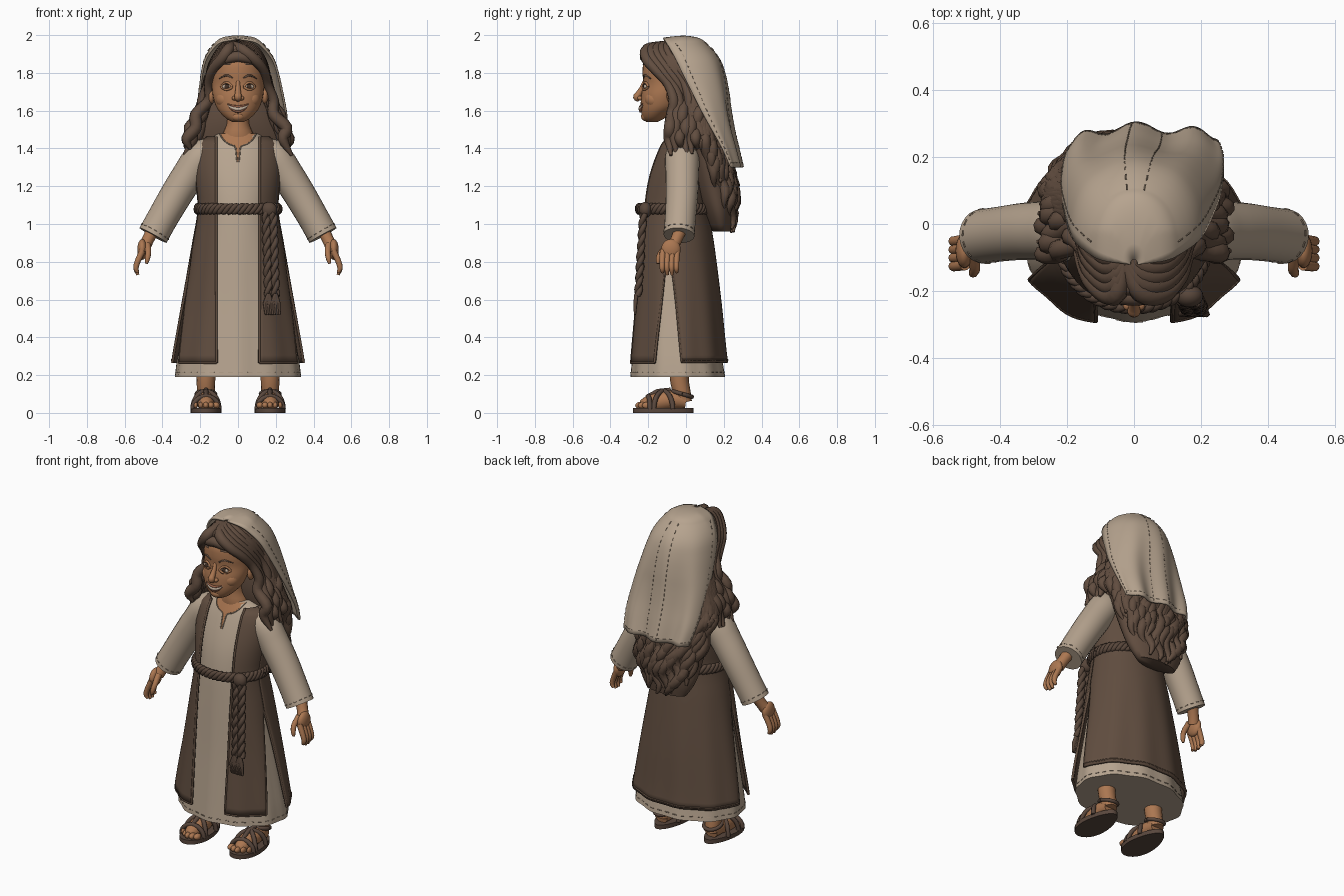
import bpy, bmesh, math, random
from math import sin, cos, pi, acos, radians
from mathutils import Vector, Matrix

random.seed(4)
if "Cube" in bpy.data.objects:
    bpy.data.objects.remove(bpy.data.objects["Cube"])


def material(name, *rgb):
    m = bpy.data.materials.new(name)
    m.use_nodes = True
    m.diffuse_color = (*rgb, 1)
    m.node_tree.nodes["Principled BSDF"].inputs["Base Color"].default_value = (*rgb, 1)
    return m


SKIN = material("warm skin", .41, .185, .083)
CREAM = material("cream linen", .47, .37, .275)
VEST = material("brown wool", .117, .074, .05)
HAIR = material("dark brown hair", .12, .074, .05)
ROPE = material("rope brown", .095, .06, .042)
LEATHER = material("sandal leather", .1, .063, .046)
WHITE = material("eye and tooth white", .55, .44, .34)
IRIS = material("dark iris", .06, .032, .02)
LIP = material("lip", .31, .12, .065)
THREAD = material("stitch thread", .33, .25, .18)


def finish(name, bm, mat, thick=0):
    bmesh.ops.recalc_face_normals(bm, faces=bm.faces)
    for f in bm.faces:
        f.smooth = True
    for e in bm.edges:
        e.smooth = e.calc_face_angle(0) < 1.15
    me = bpy.data.meshes.new(name)
    bm.to_mesh(me)
    bm.free()
    me.materials.append(mat)
    ob = bpy.data.objects.new(name, me)
    bpy.context.collection.objects.link(ob)
    if thick:
        mod = ob.modifiers.new("cloth thickness", "SOLIDIFY")
        mod.thickness, mod.offset = thick, 0


def sheet(name, mat, rows, closed=False, thick=0):
    bm = bmesh.new()
    grid = [[bm.verts.new(p) for p in row] for row in rows]
    n = len(grid[0])
    for a, b in zip(grid, grid[1:]):
        for j in range(n if closed else n - 1):
            k = (j + 1) % n
            bm.faces.new((a[j], a[k], b[k], b[j]))
    if closed:
        bm.faces.new(grid[0])
        bm.faces.new(grid[-1])
    finish(name, bm, mat, thick)


def smooth(pts, n=4):
    out = []
    p = [Vector(q) for q in pts]
    p = [2 * p[0] - p[1]] + p + [2 * p[-1] - p[-2]]
    for a, b, c, d in zip(p, p[1:], p[2:], p[3:]):
        for k in range(n):
            t = k / n
            out.append(b + (c - a) * t / 2 + (a - 2.5 * b + 2 * c - d / 2) * t * t
                       + (1.5 * b - 1.5 * c + (d - a) / 2) * t ** 3)
    return out + [p[-2]]


# Each path is a list of (x, y, z, radius)
def tubes(name, mat, paths, sides=8, steps=4):
    bm = bmesh.new()
    for path in paths:
        pts = smooth(path, steps) if steps > 1 else [Vector(q) for q in path]
        rings, u = [], None
        for i, p in enumerate(pts):
            t = (pts[min(i + 1, len(pts) - 1)].xyz - pts[max(i - 1, 0)].xyz).normalized()
            u = t.orthogonal() if u is None else u - t * u.dot(t)
            u.normalize()
            v = t.cross(u)
            rings.append([bm.verts.new(p.xyz + (u * cos(a) + v * sin(a)) * max(p.w, .001))
                          for a in (2 * pi * k / sides for k in range(sides))])
        for a, b in zip(rings, rings[1:]):
            for j in range(sides):
                bm.faces.new((a[j], a[j - 1], b[j - 1], b[j]))
        bm.faces.new(rings[0])
        bm.faces.new(rings[-1])
    finish(name, bm, mat)


def balls(name, mat, items):
    bm = bmesh.new()
    for loc, scale in items:
        bmesh.ops.create_uvsphere(bm, u_segments=20, v_segments=12, radius=1,
                                  matrix=Matrix.LocRotScale(Vector(loc), None, Vector(scale)))
    finish(name, bm, mat)


def dashes(name, lines):
    paths = []
    for line in lines:
        for a, b in zip(line[::2], line[1::2]):
            paths.append([(*a, .0025), (*b, .0025)])
    tubes(name, THREAD, paths, 5, 1)


# Profiles hold (z, half width, front y, back y)
def at(prof, z):
    z = min(max(z, prof[0][0]), prof[-1][0])
    i = max(k for k in range(len(prof) - 1) if prof[k][0] <= z)
    h = prof[i + 1][0] - prof[i][0]
    t = (z - prof[i][0]) / h

    def slope(k, c):
        a, b = prof[max(k - 1, 0)], prof[min(k + 1, len(prof) - 1)]
        return (b[c] - a[c]) / (b[0] - a[0]) * h
    return [prof[i][c] + slope(i, c) * (t - 2 * t * t + t ** 3) + slope(i + 1, c) * (t ** 3 - t * t)
            + (prof[i + 1][c] - prof[i][c]) * (3 * t * t - 2 * t ** 3) for c in (1, 2, 3)]


def surf(prof, z, a, off=0, fold=0):
    rx, yf, yb = at(prof, z)
    off += fold * sin(11 * a) * max(0, 1 - z)
    return Vector(((rx + off) * cos(a), (yf + yb) / 2 + ((yb - yf) / 2 + off) * sin(a), z))


def angle(prof, x, z, off=0):
    return -acos(max(-1, min(1, x / (at(prof, z)[0] + off))))


def spread(a, b, n):
    return [a + (b - a) * k / n for k in range(n + 1)]


def ring(prof, z, off=0, n=64, fold=0):
    return [surf(prof, z, a, off, fold) for a in spread(0, 2 * pi, n)[:-1]]


# Tunic with closed underside
BODY = [(.19, .332, -.29, .21), (.3, .318, -.28, .192), (.6, .266, -.255, .16), (.9, .214, -.235, .12),
        (1.08, .185, -.22, .09), (1.2, .195, -.2, .09), (1.3, .205, -.17, .09),
        (1.4, .195, -.13, .08), (1.44, .17, -.11, .07), (1.48, .1, -.09, .04)]
FOLD = .006
sheet("tunic", CREAM, [ring(BODY, z, 0, 64, FOLD) for z in spread(.19, 1.48, 34)], True)
dashes("tunic_hem_stitching", [ring(BODY, .215, .001, 80, FOLD)])

# Neck and open neckline
NECK = [(1.42, .1, -.1, .04), (1.48, .08, -.105, .04), (1.53, .06, -.1, .03), (1.62, .058, -.1, .03)]
sheet("neck", SKIN, [ring(NECK, z, 0, 24) for z in spread(1.42, 1.62, 10)], True)
NOTCH = [(1.33, .005), (1.37, .009), (1.41, .016), (1.425, .05), (1.45, .078), (1.478, .092)]
sheet("neckline_opening", SKIN, [[surf(BODY, z, a, .004) for a in spread(
    angle(BODY, -w, z), angle(BODY, w, z), 10)] for z, w in NOTCH])
tubes("neckline_trim", THREAD, [[(*surf(BODY, z, angle(BODY, s * w, z), .004), .0035)
                                for z, w in NOTCH] for s in (-1, 1)], 6)

# Long vest: back panel and two front panels, with slits at the sides
OFF = .022


def slit(z, k):
    return radians(-10 + k * max(0, (.86 - z) / .6) ** .65)


def mirrored(a, s):
    return a if s > 0 else pi - a


levels = spread(.265, 1.46, 30)
sheet("vest_back", VEST, [[surf(BODY, z, a, OFF, FOLD) for a in spread(
    slit(z, 15), pi - slit(z, 15), 40)] for z in levels], thick=.014)
edges = [[(*surf(BODY, .28, a, OFF + .006, FOLD), .005) for a in spread(slit(.28, 15), pi - slit(.28, 15), 30)]]
for side, s in (("left", 1), ("right", -1)):
    rows = [[surf(BODY, z, mirrored(a, s), OFF, FOLD) for a in spread(
        angle(BODY, .115, z, OFF), slit(z, -17), 14)] for z in levels]
    sheet(side + "_vest_front", VEST, rows, thick=.014)
    edges += [[(*(p + Vector((0, -.003, 0))), .007) for p in line]
              for line in ([r[0] for r in rows], rows[0], [r[-1] for r in rows[:18]])]
    edges.append([(*surf(BODY, z, mirrored(slit(z, 15), s), OFF, FOLD), .007) for z in levels[:18]])
tubes("vest_edge_trim", VEST, edges, 6, 1)

# Twisted belt, knot and hanging ends
belt = []
for phase in (0, 2 * pi / 3, 4 * pi / 3):
    belt.append([(*(surf(BODY, 1.08, a, .029 + .008 * cos(16 * a + phase))
                    + Vector((0, 0, .018 * sin(16 * a + phase)))), .014) for a in spread(0, 2 * pi, 160)])
tubes("belt", ROPE, belt, 7, 1)
balls("belt_knot", ROPE, [((.165, -.215, 1.075), (.042, .034, .042))])
ends = []
for x in (.148, .185):
    for phase in (0, pi):
        ends.append([(x + (1.08 - z) * .03 + .01 * cos(z * 55 + phase),
                      at(BODY, z)[1] * .92 - .02 + .008 * sin(z * 55 + phase), z, .0155)
                     for z in spread(1.06, .62, 50)])
    for k in range(5):
        x2 = x + (k - 2) * .009
        ends.append([(x + .014, -.262, .63, .012), (x2 + .012, -.268, .58, .011), (x2 + .018, -.27, .52, .006)])
tubes("belt_tassels", ROPE, ends, 6, 1)

# Sleeves, hands, legs and sandals
for side, s in (("left", 1), ("right", -1)):
    def m(*pts):
        return [(s * p[0], *p[1:]) for p in pts]
    tubes(side + "_sleeve", CREAM, [m((.11, -.02, 1.395, .065), (.19, -.02, 1.355, .09), (.26, -.02, 1.26, .088),
                                      (.33, -.022, 1.15, .085), (.4, -.03, 1.03, .082), (.45, -.037, .94, .082))], 24)
    n, v = Vector((.87, 0, .5)), Vector((.03, .99, -.05))
    cuff = [Vector((.44, -.036, .96)) + (n * cos(a) + v * sin(a)) * .083 for a in spread(0, 2 * pi, 30)]
    dashes(side + "_cuff_stitching", [[Vector((s * p.x, p.y, p.z)) for p in cuff]])
    fingers = [m((.45, -.03, .97, .036), (.475, -.05, .92, .032), (.495, -.07, .88, .034))]
    for i in range(4):
        y = -.045 - .025 * i
        low = .725 + .012 * abs(i - 1.5)
        fingers.append(m((.505, y - .002, .86, .017), (.532, y - .006, .8, .0155),
                         (.54, y - .006, .765, .014), (.53, y - .004, low, .008)))
    fingers.append(m((.48, -.09, .89, .018), (.475, -.13, .85, .016), (.48, -.146, .815, .014), (.485, -.148, .79, .008)))
    tubes(side + "_hand", SKIN, fingers, 10)
    balls(side + "_palm", SKIN, [((s * .507, -.08, .865), (.026, .052, .055))])

    x = .17 * s
    tubes(side + "_leg", SKIN, [[(x, -.035, .3, .055), (x, -.035, .18, .05), (x, -.02, .1, .046), (x, -.01, .055, .042)],
                                [(x, .0, .062, .042), (x, -.07, .07, .05), (x, -.15, .058, .05),
                                 (x, -.21, .045, .04), (x, -.24, .04, .025)]], 16)
    balls(side + "_toes", SKIN, [((x + s * .027 * k, -.243 + .012 * max(k, 0) + .003 * k * k, .04),
                                  (.015 - .002 * k, .026, .018)) for k in (-2, -1, 0, 1, 2)])
    sheet(side + "_sole", LEATHER, [[(x + .08 * cos(a) * (1 - .2 * sin(a)), -.12 + .16 * sin(a), z)
                                     for a in spread(0, 2 * pi, 40)[:-1]] for z in (0, .026)], True)
    straps = [[(x + .07 * cos(a), y + lean * cos(a), .02 + h * sin(a), .013) for a in spread(0, pi, 14)]
              for y, lean, h in ((-.2, .01, .068), (-.12, .05, .095), (-.12, -.05, .095))]
    straps.append([(x + .05 * cos(a), -.02 + .052 * sin(a), .1 - .015 * sin(a), .011) for a in spread(0, 2 * pi, 24)])
    straps.append([(x, -.08, .12, .014), (x, -.15, .113, .014), (x, -.2, .088, .012)])
    tubes(side + "_sandal_straps", LEATHER, straps, 8, 1)

# Head and face
HEAD = [(1.54, .03, -.21, -.15), (1.555, .058, -.226, -.12), (1.585, .09, -.236, -.08), (1.62, .115, -.24, -.03),
        (1.68, .133, -.237, 0), (1.74, .138, -.226, .04), (1.8, .138, -.23, .05), (1.86, .128, -.222, .05),
        (1.91, .1, -.18, .03), (1.94, .05, -.12, 0)]


def face(x, z, off=0, r=.005):
    p = surf(HEAD, z, angle(HEAD, x, z))
    return (x, p.y - off, z, r)


sheet("head", SKIN, [ring(HEAD, z, 0, 40) for z in spread(1.54, 1.94, 28)], True)
tubes("nose", SKIN, [[(0, -.217, 1.76, .01), (0, -.233, 1.72, .013), (0, -.25, 1.69, .017),
                      (0, -.26, 1.672, .02), (0, -.245, 1.658, .014)]], 14)
balls("nostrils_cheeks_ears", SKIN, [(p, r) for s in (-1, 1) for p, r in (
    ((s * .019, -.243, 1.666), (.014, .015, .012)), ((s * .066, -.165, 1.66), (.052, .054, .05)),
    ((s * .142, -.075, 1.68), (.018, .028, .042)))] + [((0, -.212, 1.57), (.036, .026, .026))])
for side, s in (("left", 1), ("right", -1)):
    eye = Vector(face(s * .06, 1.727)[:3])
    balls(side + "_eye", WHITE, [(eye, (.024, .01, .0125))])
    balls(side + "_iris", IRIS, [(eye + Vector((0, -.0065, 0)), (.013, .0055, .0122))])
    lid = [(k, (1 - (k / .029) ** 2) * .014) for k in spread(-.029, .029, 8)]
    tubes(side + "_lashes", IRIS, [[face(s * .06 + k, 1.727 + h, .005, .003) for k, h in lid]], 6)
    tubes(side + "_lids", SKIN, [[face(s * .06 + k, 1.726 + f * h, .002, .007) for k, h in lid] for f in (-1, 1.6)], 6)
    tubes(side + "_brow", HAIR, [[face(s * .028, 1.772, 0, .004), face(s * .06, 1.787, 0, .006),
                                 face(s * .1, 1.77, 0, .003)]], 6)
for name, mat, dz, bend, r in (("teeth", WHITE, 0, 7, .01), ("upper_lip", LIP, .012, 5, .006), ("lower_lip", LIP, -.012, 11, .007)):
    tubes(name, mat, [[face(x, 1.609 + dz + bend * x * x, .002, r * (1.05 - (x / .056) ** 2) + .001)
                       for x in spread(-.055, .055, 10)]], 8)

# Hair: skull cap, long back mass and wavy locks
bm = bmesh.new()
bmesh.ops.create_uvsphere(bm, u_segments=48, v_segments=32, radius=1, matrix=Matrix.LocRotScale(
    Vector((0, -.05, 1.79)), None, Vector((.165, .195, .175))))
bmesh.ops.delete(bm, geom=[v for v in bm.verts if v.co.y < -.08 and v.co.z < 1.85 - abs(v.co.x) * .3], context="VERTS")
finish("hair_cap", bm, HAIR)
MANE = [(.94, .12, .15, .235), (1.05, .185, .1, .25), (1.2, .215, .04, .243), (1.35, .24, 0, .21),
        (1.45, .25, -.03, .19), (1.55, .22, -.05, .17), (1.7, .168, -.05, .145), (1.82, .14, -.05, .12)]
sheet("hair_mass", HAIR, [ring(MANE, z, 0, 40) for z in spread(.96, 1.82, 24)], True)
locks = []
for layer in range(3):
    for deg in range(-30, 211, 10):
        a0 = radians(deg + 3 * layer)
        ph, wave = random.uniform(0, 6), random.uniform(.08, .16)
        low = 1.38 - .43 * max(0, sin(a0)) ** .5 + random.uniform(-.02, .06) + .1 * layer
        locks.append([(*surf(MANE, z, a0 + wave * sin(z * 34 + ph) * min(1, 2 - z), .002 + .013 * cos(z * 34 + ph) * (z < 1.45)),
                       .007 + .022 * min(1, (z - low) * 11)) for z in spread(1.78, low, 28)])
tubes("wavy_locks", HAIR, locks, 7, 1)
sweeps = []
for s, part in ((-1, .03), (1, -.03)):
    for k in range(6):
        b, w = .028 * k, .02 * sin(2 * k + s)
        sweeps.append([(s * p[0], p[1] + b, p[2], p[3]) for p in (
            (part, -.12 - b * .3, 1.95, .02), (part / 2 + .035, -.205, 1.925 + b * .15, .03),
            (.085, -.208, 1.875 + b * .3, .03), (.135, -.16, 1.815 + b * .2, .026),
            (.157, -.095, 1.74, .024), (.172 + w, -.065, 1.655, .028), (.205 - w, -.075, 1.58, .031),
            (.24 + w, -.085, 1.51, .032), (.255 - w, -.09, 1.45, .028), (.268 + w, -.08, 1.38 - w, .008))])
fringe = [(-.105, -.15, 1.845, .02), (-.06, -.205, 1.872, .027), (0, -.215, 1.886, .031), (.06, -.205, 1.872, .027), (.105, -.15, 1.845, .02)]
sweeps.append(fringe)
sweeps.append([(x, y + .03, z + .035, r) for x, y, z, r in fringe])
tubes("swept_front_locks", HAIR, sweeps, 8)

# Head veil: (z, half width, edge y, back y), draped over the back of the head
DRAPE = [(1.3, .215, .235, .28), (1.4, .232, .19, .26), (1.5, .236, .135, .24), (1.6, .232, .08, .226),
         (1.7, .218, .03, .216), (1.8, .2, -.02, .198), (1.88, .177, -.055, .168), (1.95, .13, -.09, .105),
         (1.985, .085, -.11, .045), (2, .01, -.12, -.105)]


def veil(z, t, off=0):
    rx, ye, yb = at(DRAPE, z)
    ripple = .026 * max(0, 1.95 - z) * (cos(7 * t + .6) + .25) * sin(t)
    y = ye + (yb - ye + off) * max(0, sin(t)) ** .75 + ripple
    return Vector((.05 * (2 - z) + (rx + off) * cos(t), y, z + off * (z > 1.9) - .2 * max(0, -y - .02)))


heights = spread(1.3, 1.94, 26) + spread(1.95, 2, 12)
sheet("veil", CREAM, [[veil(z, t) for t in spread(0, pi, 48)] for z in heights], thick=.012)
lines = [[veil(z, t, .006) for z in spread(1.31, 1.97, 46)] for t in (.12, 1.35, 1.75, pi - .12)]
lines.append([veil(1.325, t, .006) for t in spread(.1, pi - .1, 36)])
dashes("veil_stitching", lines)
